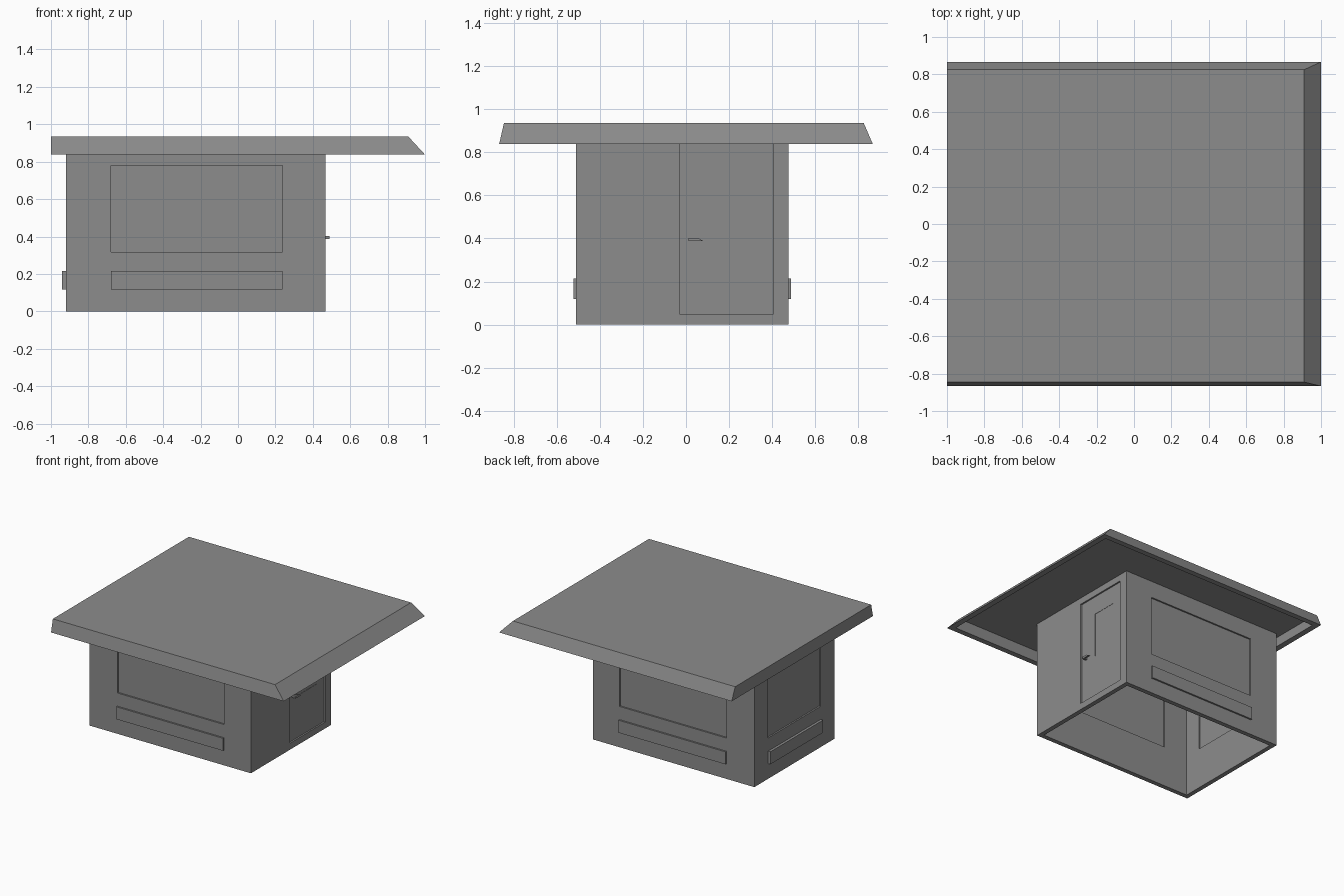
import bpy, bmesh

if "Cube" in bpy.data.objects:
    bpy.data.objects.remove(bpy.data.objects["Cube"])

X0, X1, Y0, Y1 = -0.92, 0.468, -0.51, 0.475   # wall footprint
T = 0.035                                     # wall thickness
CEIL = 0.91

grey = bpy.data.materials.new("dark_grey")
grey.diffuse_color = (0.265, 0.265, 0.265, 1)
grey.use_nodes = True
grey.node_tree.nodes["Principled BSDF"].inputs["Base Color"].default_value = grey.diffuse_color


def add_mesh(name, bm):
    bmesh.ops.recalc_face_normals(bm, faces=bm.faces)
    me = bpy.data.meshes.new(name)
    bm.to_mesh(me)
    bm.free()
    me.materials.append(grey)
    ob = bpy.data.objects.new(name, me)
    bpy.context.collection.objects.link(ob)
    return ob


def rect_ring(bm, x0, x1, y0, y1, z):
    return [bm.verts.new(p) for p in ((x0, y0, z), (x1, y0, z), (x1, y1, z), (x0, y1, z))]


def bridge(bm, a, b):
    for i in range(4):
        j = (i + 1) % 4
        bm.faces.new((a[i], a[j], b[j], b[i]))


def box(name, x0, x1, y0, y1, z0, z1):
    bm = bmesh.new()
    a = rect_ring(bm, x0, x1, y0, y1, z0)
    b = rect_ring(bm, x0, x1, y0, y1, z1)
    bridge(bm, a, b)
    bm.faces.new(a)
    bm.faces.new(b)
    return add_mesh(name, bm)


def cut(ob, *dims):
    cutter = box("cutter", *dims)
    cutter.hide_render = True
    mod = ob.modifiers.new("cut", 'BOOLEAN')
    mod.operation = 'DIFFERENCE'
    mod.solver = 'EXACT'
    mod.object = cutter
    bpy.context.view_layer.objects.active = ob
    bpy.ops.object.modifier_apply(modifier=mod.name)
    bpy.data.objects.remove(cutter)


# Hollow walls, open at the bottom
walls = box("walls", X0, X1, Y0, Y1, 0, CEIL)
cut(walls, X0 + T, X1 - T, Y0 + T, Y1 - T, -0.1, 1.0)

# Window openings with thin panes, and a raised panel below each
WX, WY, WZ = (-0.68, 0.237), (-0.34, 0.305), (0.317, 0.78)
PZ = (0.118, 0.215)
for side, y, s in (("front", Y0, 1), ("back", Y1, -1)):
    cut(walls, *WX, y - 0.1, y + 0.1, *WZ)
    a, b = sorted((y + s * 0.012, y + s * 0.024))
    box(side + "_window_pane", *WX, a, b, *WZ)
    a, b = sorted((y - s * 0.013, y + s * 0.005))
    box(side + "_panel", *WX, a, b, *PZ)
cut(walls, X0 - 0.1, X0 + 0.1, *WY, *WZ)
box("left_window_pane", X0 + 0.012, X0 + 0.024, *WY, *WZ)
box("left_panel", X0 - 0.02, X0 + 0.005, *WY, *PZ)

# Door set into the right wall, with a small, nearly flush window
DY, DZ = (-0.03, 0.405), (0.05, 0.86)
VY, VZ = (0.115, 0.32), (0.375, 0.72)
cut(walls, X1 - 0.1, X1 + 0.1, *DY, *DZ)
door = box("door", X1 - 0.03, X1 - 0.012, *DY, *DZ)
cut(door, X1 - 0.1, X1 + 0.1, *VY, *VZ)
box("door_window_pane", X1 - 0.027, X1 - 0.014, *VY, *VZ)

# Door handle: stem and tapered lever
box("handle_stem", X1 - 0.015, X1 + 0.012, 0.012, 0.027, 0.387, 0.403)
bm = bmesh.new()
profile = ((0.012, 0.387), (0.082, 0.387), (0.055, 0.403), (0.012, 0.403))
rings = [[bm.verts.new((x, y, z)) for y, z in profile] for x in (X1 + 0.008, X1 + 0.02)]
bridge(bm, *rings)
for r in rings:
    bm.faces.new(r)
add_mesh("handle_lever", bm)

# Roof: sloped-edge slab, hollowed underneath to leave a rim
bm = bmesh.new()
top = rect_ring(bm, -1, 0.91, -0.845, 0.825, 0.935)
outer = rect_ring(bm, -1, 1, -0.867, 0.867, 0.838)
inner = rect_ring(bm, -0.955, 0.955, -0.825, 0.825, 0.838)
ceiling = rect_ring(bm, -0.955, 0.89, -0.805, 0.79, CEIL)
bm.faces.new(top)
bridge(bm, top, outer)
bridge(bm, outer, inner)
bridge(bm, inner, ceiling)
bm.faces.new(ceiling)
add_mesh("roof", bm)
